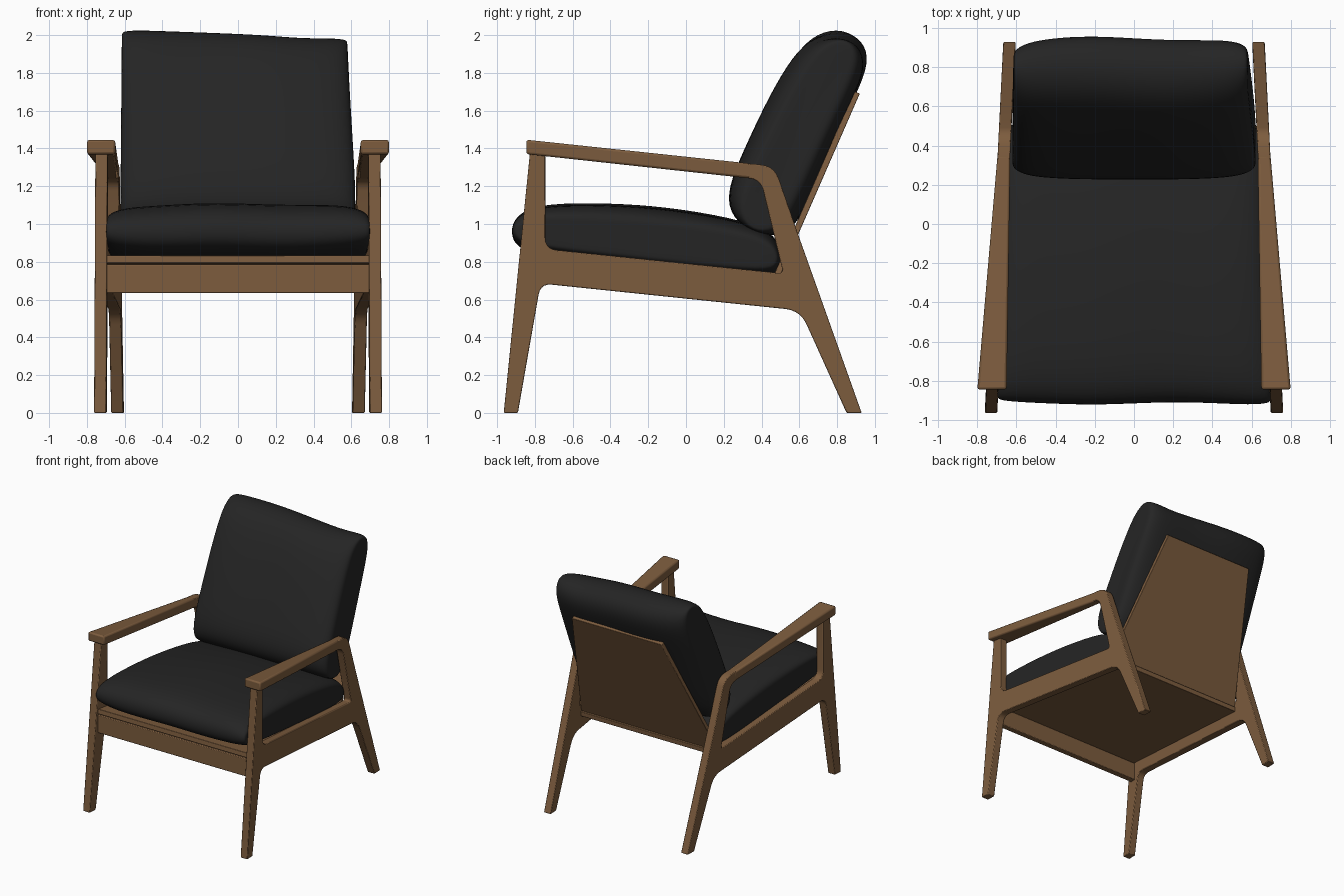
import bpy, bmesh, math
from mathutils import Vector

if "Cube" in bpy.data.objects:
    bpy.data.objects.remove(bpy.data.objects["Cube"])


def material(name, rgb):
    m = bpy.data.materials.new(name)
    m.diffuse_color = (*rgb, 1)
    m.use_nodes = True
    m.node_tree.nodes["Principled BSDF"].inputs["Base Color"].default_value = m.diffuse_color
    return m


WOOD = material("walnut_wood", (0.205, 0.108, 0.048))
FABRIC = material("black_fabric", (0.018, 0.018, 0.018))


def loft(name, rings, mat, bevel=0.0, mirror=False, subsurf=0):
    """Skin a list of closed rings, cap both ends, add modifiers."""
    bm = bmesh.new()
    vs = [[bm.verts.new(p) for p in ring] for ring in rings]
    n = len(vs[0])
    for a, b in zip(vs, vs[1:]):
        for i in range(n):
            j = (i + 1) % n
            bm.faces.new((a[i], a[j], b[j], b[i]))
    bm.faces.new(vs[0][::-1])
    bm.faces.new(vs[-1])
    bmesh.ops.recalc_face_normals(bm, faces=bm.faces)
    me = bpy.data.meshes.new(name)
    bm.to_mesh(me)
    bm.free()
    me.materials.append(mat)
    ob = bpy.data.objects.new(name, me)
    bpy.context.collection.objects.link(ob)
    if bevel:
        m = ob.modifiers.new("bevel", 'BEVEL')
        m.width, m.segments, m.limit_method = bevel, 2, 'ANGLE'
        m.angle_limit = math.radians(40)
    if mirror:
        ob.modifiers.new("mirror", 'MIRROR')
    if subsurf:
        m = ob.modifiers.new("subsurf", 'SUBSURF')
        m.levels = m.render_levels = subsurf
        me.shade_smooth()
    else:
        bpy.context.view_layer.objects.active = ob
        ob.select_set(True)
        bpy.ops.object.shade_smooth_by_angle(angle=math.radians(30))
        ob.select_set(False)
    return ob


def rounded(corners, steps=5):
    """Outline from (y, z, radius) corners; radius 0 stays sharp."""
    out = []
    for i, (y, z, r) in enumerate(corners):
        p = Vector((y, z))
        if not r:
            out.append(p)
            continue
        a = p + (Vector(corners[i - 1][:2]) - p).normalized() * r
        b = p + (Vector(corners[(i + 1) % len(corners)][:2]) - p).normalized() * r
        for k in range(steps + 1):
            t = k / steps
            out.append(a * (1 - t) ** 2 + p * 2 * t * (1 - t) + b * t * t)
    return out


def frame_x(y):
    """Centre line of the side frames, closer together at the back."""
    return 0.682 - 0.05 * y


# Side frames: front leg, rail, back leg and arm bend in one outline
outline = rounded([
    (-0.965, 0, 0), (-0.825, 1.39, 0), (-0.745, 1.385, 0), (-0.745, 0.868, 0.06),
    (0.515, 0.738, 0.025), (0.395, 1.235, 0.06), (0.33, 1.242, 0), (0.33, 1.32, 0),
    (0.468, 1.308, 0.075), (0.59, 0.955, 0), (0.93, 0, 0), (0.85, 0, 0),
    (0.605, 0.542, 0.08), (-0.77, 0.685, 0.06), (-0.89, 0, 0)])
loft("side_frame", [[(frame_x(y) + s, y, z) for y, z in outline]
                    for s in (-0.032, 0.032)], WOOD, bevel=0.006, mirror=True)

# Armrests: wide at the front, tapering into the frame
loft("armrest", [[(x0, y, z0), (x1, y, z0), (x1, y, z1), (x0, y, z1)]
                 for y, x0, x1, z0, z1 in ((-0.845, 0.65, 0.80, 1.37, 1.446),
                                           (0.35, 0.632, 0.697, 1.24, 1.319))],
     WOOD, bevel=0.012, mirror=True)

# Front rail
loft("front_rail", [[(x, -0.865, 0.635), (x, -0.815, 0.635),
                     (x, -0.815, 0.785), (x, -0.865, 0.785)]
                    for x in (-0.70, 0.70)], WOOD, bevel=0.005)


def panel(name, a, b, offset):
    """Flat board between two (half width, y, z) edges, thickened by (dy, dz)."""
    rings = []
    for dy, dz in ((0, 0), offset):
        rings.append([(s * w, y + dy, z + dz)
                      for s, (w, y, z) in ((-1, a), (1, a), (1, b), (-1, b))])
    loft(name, rings, WOOD, bevel=0.004)


# Seat board and tapered back board
panel("seat_board", (0.70, -0.86, 0.833), (0.64, 0.50, 0.692), (-0.004, -0.04))
panel("back_board", (0.635, 0.483, 0.69), (0.415, 0.92, 1.69), (-0.03, 0.013))


def cushion(name, profile, axis, pivot, stations, shape):
    """Loft a side profile across x; stations = (x, length scale, thickness scale)."""
    u = Vector(axis).normalized()
    v = Vector((-u.y, u.x))
    c = Vector(pivot)
    rings = []
    for x, su, sv in stations:
        ring = []
        for p in profile:
            d = Vector(p) - c
            q = c + u * d.dot(u) * su + v * d.dot(v) * sv
            ring.append(shape(x, q.x, q.y))
        rings.append(ring)
    loft(name, rings, FABRIC, subsurf=2)


ENDS = [(1.0, 0.93, 0.42), (1.0, 0.975, 0.60), (0.965, 0.99, 0.76),
        (0.85, 1.0, 0.91), (0.6, 1.0, 0.98), (0.3, 1.0, 1.0)]
STATIONS = [(-x, a, b) for x, a, b in ENDS] + [(0, 1, 1)] + ENDS[::-1]


# Seat cushion, following the taper of the frames
def seat_shape(x, y, z):
    half = 0.668 - 0.035 * y
    return (x * half, y + 0.008 * math.sin(5 * x), z + 0.006 * math.cos(6 * x + 1))


cushion("seat_cushion",
        [(-0.895, 0.875), (-0.925, 0.95), (-0.90, 1.045), (-0.76, 1.108),
         (-0.4, 1.108), (-0.1, 1.088), (0.25, 1.03), (0.45, 0.965), (0.515, 0.86),
         (0.505, 0.735), (0.40, 0.70), (-0.2, 0.765), (-0.76, 0.828)],
        (1, -0.104), (-0.2, 0.89), STATIONS, seat_shape)


# Back cushion, slightly slumped toward one side at the top
def back_shape(x, y, z):
    top = max(0.0, min(1.0, (z - 1.2) / 0.75))
    half = 0.622 - 0.025 * top
    dip = -0.012 - 0.022 * x - 0.012 * math.exp(-((x - 0.6) / 0.25) ** 2)
    return (x * half - 0.018 * top, y - 0.012 * top * math.sin(4 * x), z + top * dip)


cushion("back_cushion",
        [(0.222, 1.06), (0.225, 1.20), (0.30, 1.38), (0.42, 1.64), (0.54, 1.86),
         (0.65, 1.995), (0.80, 2.035), (0.93, 1.98), (0.965, 1.86), (0.90, 1.70),
         (0.745, 1.35), (0.615, 1.04), (0.52, 0.925), (0.34, 0.95)],
        (0.42, 0.97), (0.58, 1.48), STATIONS, back_shape)
